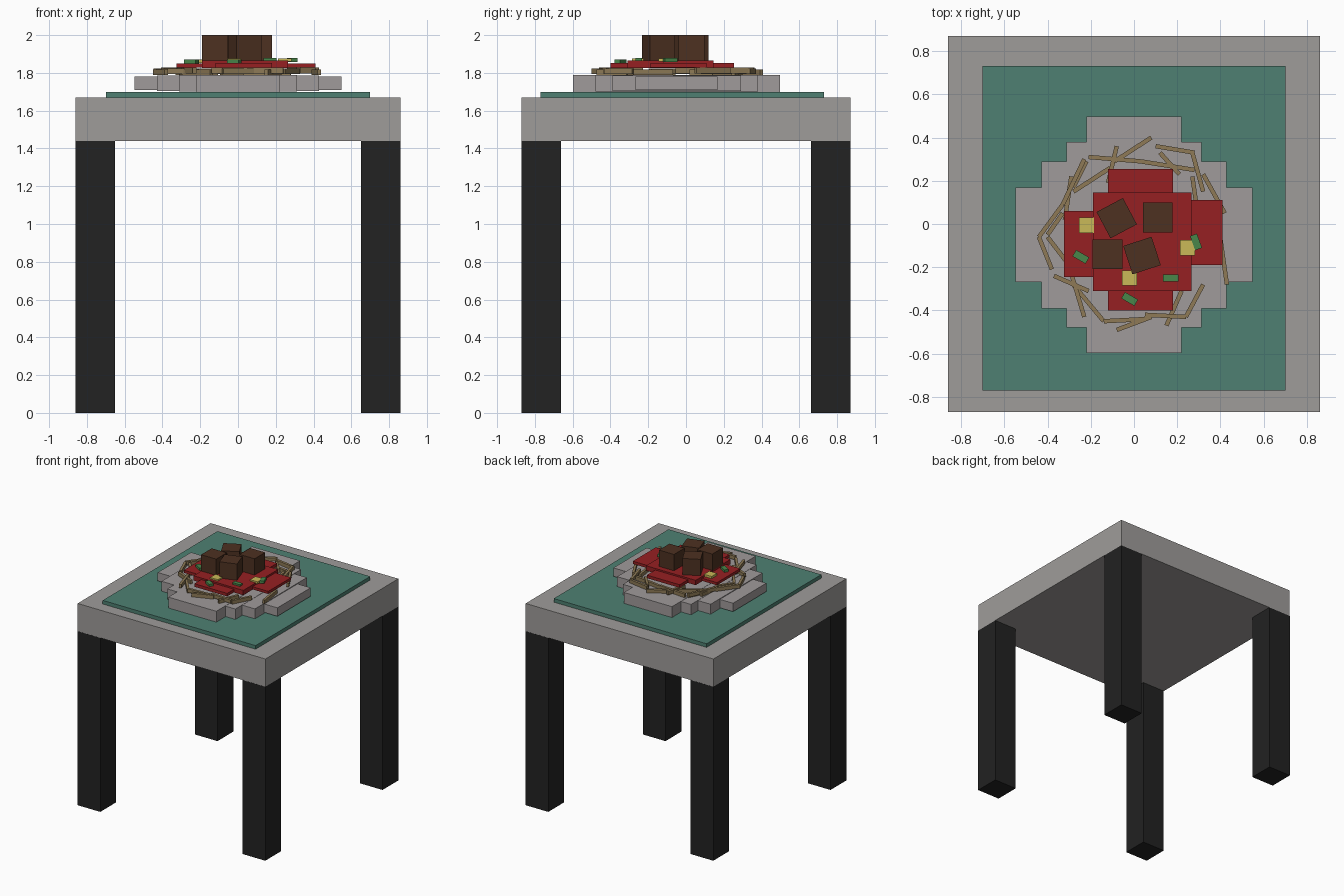
import bpy
import math

start_cube = bpy.data.objects.get("Cube")
if start_cube:
    bpy.data.objects.remove(start_cube, do_unlink=True)


def linear(channel):
    c = channel / 255
    return c / 12.92 if c <= 0.04045 else ((c + 0.055) / 1.055) ** 2.4


def material(name, *rgb):
    colour = [linear(c) for c in rgb] + [1]
    mat = bpy.data.materials.new(name)
    mat.use_nodes = True
    mat.diffuse_color = colour
    shader = next(n for n in mat.node_tree.nodes if n.type == "BSDF_PRINCIPLED")
    shader.inputs["Base Color"].default_value = colour
    return mat


stone = material("warm grey", 159, 156, 154)
black = material("charcoal", 34, 34, 34)
teal = material("teal cloth", 78, 128, 114)
china = material("plate grey", 160, 155, 155)
pasta = material("noodle tan", 142, 122, 86)
sauce = material("sauce red", 150, 32, 34)
meat = material("meat brown", 77, 49, 33)
cheese = material("cheese yellow", 202, 186, 88)
herb = material("herb green", 72, 134, 74)


def block(name, mat, centre, size, turn=0.0):
    """Box given by its centre, full size and turn about z."""
    bpy.ops.mesh.primitive_cube_add(size=1, location=centre)
    obj = bpy.context.object
    obj.name = name
    obj.scale = size
    obj.rotation_euler.z = turn
    obj.data.materials.append(mat)
    return obj


def slab(name, mat, x, y, z):
    """Box given by its (low, high) range on each axis."""
    spans = (x, y, z)
    return block(name, mat, [(a + b) / 2 for a, b in spans], [b - a for a, b in spans])


def stick(name, mat, start, end, z, width, height):
    """Thin bar lying flat between two points."""
    dx, dy = end[0] - start[0], end[1] - start[1]
    middle = ((start[0] + end[0]) / 2, (start[1] + end[1]) / 2, z)
    return block(name, mat, middle, (math.hypot(dx, dy), width, height), math.atan2(dy, dx))


# Table
slab("table_top", stone, (-0.86, 0.86), (-0.87, 0.87), (1.44, 1.67))
for depth, sy in (("front", -1), ("back", 1)):
    for side, sx in (("right", -1), ("left", 1)):
        block(f"{depth}_{side}_leg", black, (sx * 0.756, sy * 0.767, 0.72), (0.208, 0.208, 1.44))

# Place mat
slab("place_mat", teal, (-0.7, 0.7), (-0.77, 0.73), (1.67, 1.7))

# Stepped round plate, from overlapping slabs
plate_y = -0.05
for i, (half_x, half_y, inset) in enumerate(
        ((0.22, 0.548, 0), (0.312, 0.43, 0.002), (0.428, 0.34, 0.004), (0.548, 0.218, 0.01))):
    slab(f"plate_layer_{i}", china, (-half_x, half_x),
         (plate_y - half_y, plate_y + half_y), (1.7 + inset, 1.79 - inset))

# Noodle ring, in hundredths of a unit: start x, start y, end x, end y
noodles = (
    (-44, -6, -38, -21), (-44, -6, -33, 9), (-33, 9, -23, 30), (-29, 22, -32, 2),
    (-40, -6, -30, -19), (-40, -5, -33, 5), (-28, 15, -11, 26), (-21, 31, 3, 29),
    (-8, 36, -12, 19), (-9, 29, 8, 40), (10, 36, 28, 33), (27, 33, 32, 15),
    (3, 29, 28, 25), (12, 33, 21, 23), (32, 23, 42, 5), (40, -7, 43, -28),
    (32, -28, 24, -43), (24, -43, 5, -42), (15, -47, 22, -31), (-8, -49, 8, -43),
    (-14, -45, 5, -44), (-29, -27, -14, -45), (-37, -24, -21, -31), (-29, -23, -23, -43),
    (-28, 17, -22, 29), (29, 8, 27, 22),
)
for i, ends in enumerate(noodles):
    x0, y0, x1, y1 = (value / 100 for value in ends)
    stick(f"noodle_{i}", pasta, (x0, y0), (x1, y1), 1.803 + 0.005 * (i % 3), 0.02, 0.03)

# Sauce
slab("sauce_middle", sauce, (-0.19, 0.265), (-0.31, 0.145), (1.825, 1.865))
slab("sauce_lengthwise", sauce, (-0.12, 0.18), (-0.4, 0.255), (1.827, 1.852))
slab("sauce_right_side", sauce, (-0.325, -0.15), (-0.245, 0.06), (1.828, 1.85))
slab("sauce_left_side", sauce, (0.2, 0.41), (-0.19, 0.11), (1.828, 1.85))

# Square meatballs
for i, (x, y, turn) in enumerate(
        ((0.11, 0.03, 0), (-0.08, 0.027, 28), (-0.122, -0.14, 0), (0.037, -0.146, 18))):
    block(f"meatball_{i}", meat, (x, y, 1.931), (0.138, 0.138, 0.138), math.radians(turn))

# Cheese pieces
for i, (x, y, z) in enumerate(
        ((-0.22, -0.006, 1.861), (0.247, -0.11, 1.868), (-0.02, -0.25, 1.868))):
    block(f"cheese_{i}", cheese, (x, y, z), (0.07, 0.07, 0.018))

# Herb pieces
for i, (x, y, z, turn) in enumerate(
        ((0.287, -0.083, 1.868, 110), (-0.246, -0.152, 1.86, -30),
         (0.17, -0.25, 1.868, 0), (-0.02, -0.347, 1.86, -30))):
    block(f"herb_{i}", herb, (x, y, z), (0.07, 0.034, 0.022), math.radians(turn))
